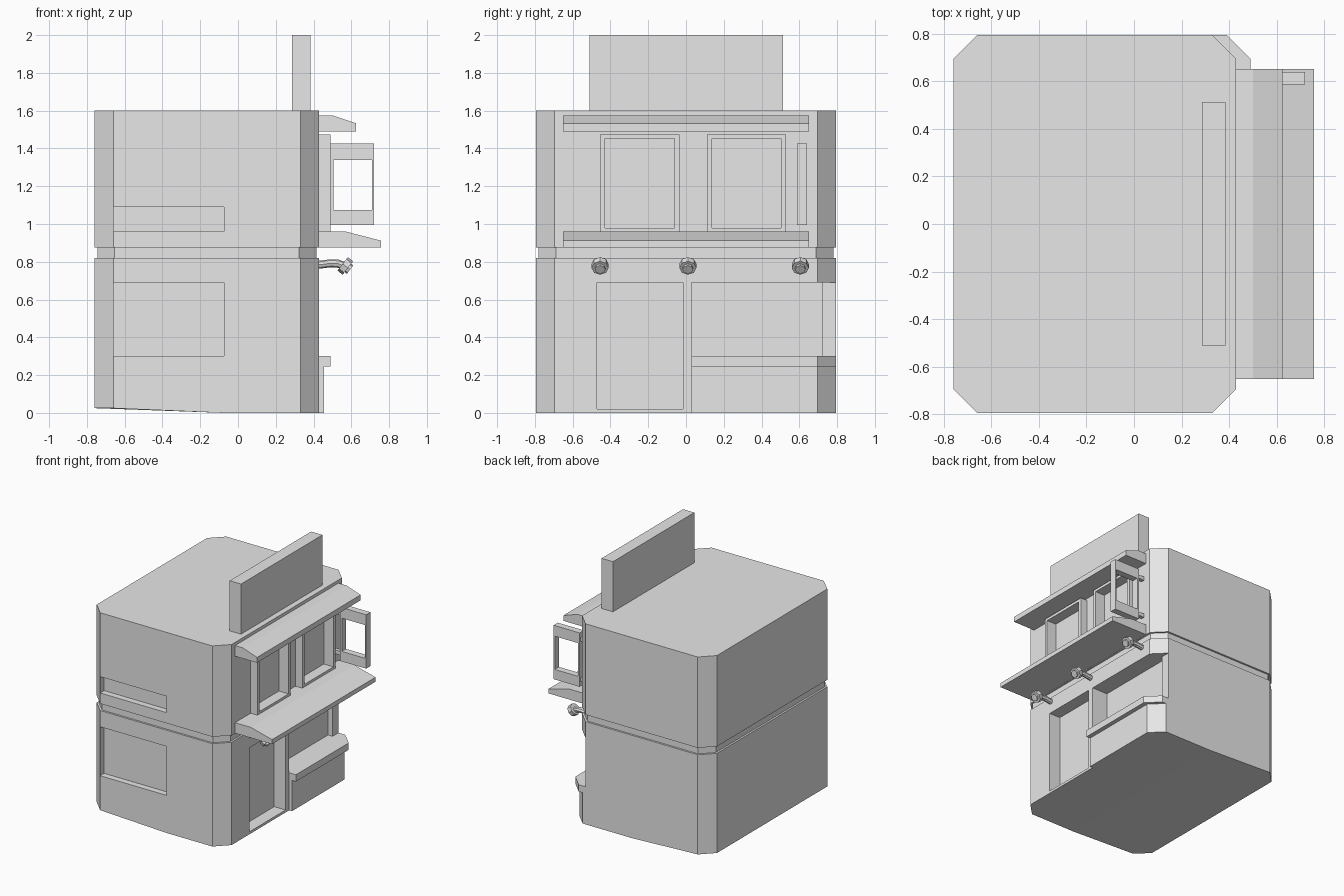
import bpy, bmesh, math
from mathutils import Vector

old = bpy.data.objects.get("Cube")
if old:
    bpy.data.objects.remove(old, do_unlink=True)

grey = bpy.data.materials.new("plain grey")
grey.use_nodes = True
COLOR = (0.8, 0.8, 0.8, 1)
grey.diffuse_color = COLOR
grey.node_tree.nodes["Principled BSDF"].inputs["Base Color"].default_value = COLOR


def finish(name, bm):
    bmesh.ops.recalc_face_normals(bm, faces=bm.faces)
    mesh = bpy.data.meshes.new(name)
    bm.to_mesh(mesh)
    bm.free()
    mesh.materials.append(grey)
    obj = bpy.data.objects.new(name, mesh)
    bpy.context.scene.collection.objects.link(obj)
    return obj


def extrude(name, points, offset):
    """Closed solid from a 3D outline pushed along an offset."""
    bm = bmesh.new()
    face = bm.faces.new([bm.verts.new(p) for p in points])
    side = bmesh.ops.extrude_face_region(bm, geom=[face])
    verts = [v for v in side["geom"] if isinstance(v, bmesh.types.BMVert)]
    bmesh.ops.translate(bm, verts=verts, vec=offset)
    return finish(name, bm)


def plan(name, outline, z0, z1):
    return extrude(name, [(x, y, z0) for x, y in outline], (0, 0, z1 - z0))


def box(name, x, y, z):
    return plan(name, [(x[0], y[0]), (x[1], y[0]), (x[1], y[1]), (x[0], y[1])], *z)


def cut(obj, x, y, z):
    """Carve a box-shaped recess out of an object."""
    cutter = box("cutter", x, y, z)
    cutter.hide_render = True
    mod = obj.modifiers.new("recess", "BOOLEAN")
    mod.operation, mod.solver, mod.object = "DIFFERENCE", "EXACT", cutter
    bpy.context.view_layer.objects.active = obj
    bpy.ops.object.modifier_apply(modifier=mod.name)
    bpy.data.objects.remove(cutter, do_unlink=True)


def octagon(inset=0.0):
    l, r, h, c = -0.76 + inset, 0.43 - inset, 0.795 - inset, 0.1 - inset * 0.6
    return [(l + c, -h), (r - c, -h), (r, c - h), (r, h - c),
            (r - c, h), (l + c, h), (l, h - c), (l, c - h)]


# Main storeys with a shadow groove between them
lower = plan("lower_storey", octagon(), 0, 0.82)
plan("storey_groove", octagon(0.015), 0.81, 0.885)
upper = plan("upper_storey", octagon(), 0.875, 1.6)

# Base rises slightly toward the left end
bm = bmesh.new()
bm.from_mesh(lower.data)
bmesh.ops.bisect_plane(bm, geom=bm.verts[:] + bm.edges[:] + bm.faces[:],
                       plane_co=(-0.075, 0, 0), plane_no=(1, 0, 0))
for v in bm.verts:
    if v.co.z < 0.01 and v.co.x < -0.5:
        v.co.z = 0.025
bm.to_mesh(lower.data)
bm.free()

# Side window recesses, doorway and open counter
SIDE = (-0.66, -0.075)
cut(lower, SIDE, (-0.9, -0.745), (0.30, 0.69))
cut(upper, SIDE, (-0.9, -0.745), (0.96, 1.09))
cut(lower, (0.33, 0.6), (-0.47, -0.015), (0.02, 0.69))
cut(lower, (0.29, 0.6), (0.03, 0.72), (0.30, 0.69))
cut(lower, (0.33, 0.6), (0.70, 0.9), (0.30, 0.69))


# Counter front and ledge wrapping the corner
def wrap(out):
    return [(0.42, 0.03), (0.43 + out, 0.03), (0.43 + out, 0.695),
            (0.33 + out, 0.795), (0.32, 0.795), (0.42, 0.695)]


plan("counter_front", wrap(0.025), 0, 0.25)
plan("counter_ledge", wrap(0.06), 0.245, 0.30)

# Upper windows with projecting frames
for name, y in (("right_window", -0.245), ("left_window", 0.32)):
    frame = box(name + "_frame", (0.425, 0.49), (y - 0.21, y + 0.21), (0.955, 1.475))
    for part in (frame, upper):
        cut(part, (0.405, 0.6), (y - 0.183, y + 0.183), (0.98, 1.452))


# Sloped awnings
def awning(name, profile):
    extrude(name, [(x, -0.652, z) for x, z in profile], (0, 1.304, 0))


awning("upper_awning", [(0.42, 1.575), (0.5, 1.575), (0.625, 1.533),
                        (0.625, 1.49), (0.42, 1.49)])
awning("lower_awning", [(0.42, 0.96), (0.57, 0.96), (0.757, 0.912),
                        (0.757, 0.876), (0.42, 0.876)])

# Hanging open-frame sign on two brackets
hanging = box("hanging_frame", (0.49, 0.72), (0.587, 0.64), (0.995, 1.425))
cut(hanging, (0.505, 0.71), (0.5, 0.7), (1.075, 1.34))
for z in (1.05, 1.37):
    box("frame_bracket", (0.42, 0.495), (0.598, 0.629), (z - 0.015, z + 0.015))

# Roof board
box("roof_board", (0.285, 0.385), (-0.512, 0.514), (1.59, 2.0))


# Spot lamps on bent arms
def barrel(name, centre, axis, radius, length):
    bm = bmesh.new()
    bmesh.ops.create_cone(bm, cap_ends=True, segments=8, radius1=radius,
                          radius2=radius, depth=length)
    turn = axis.to_track_quat("Z", "Y").to_matrix()
    bmesh.ops.rotate(bm, verts=bm.verts, matrix=turn)
    bmesh.ops.translate(bm, verts=bm.verts, vec=centre)
    return finish(name, bm)


AIM = Vector((0.79, 0, -0.61))
for y in (-0.455, 0.01, 0.605):
    path = [Vector((x, y, z)) for x, z in
            ((0.42, 0.783), (0.49, 0.792), (0.53, 0.79), (0.57, 0.775))]
    for a, b in zip(path, path[1:]):
        barrel("lamp_arm", (a + b) / 2, b - a, 0.021, (b - a).length + 0.006)
    head = Vector((0.568, y, 0.778))
    barrel("lamp_head", head, AIM, 0.045, 0.035)
    barrel("lamp_lens", head + AIM * 0.022, AIM, 0.028, 0.02)
